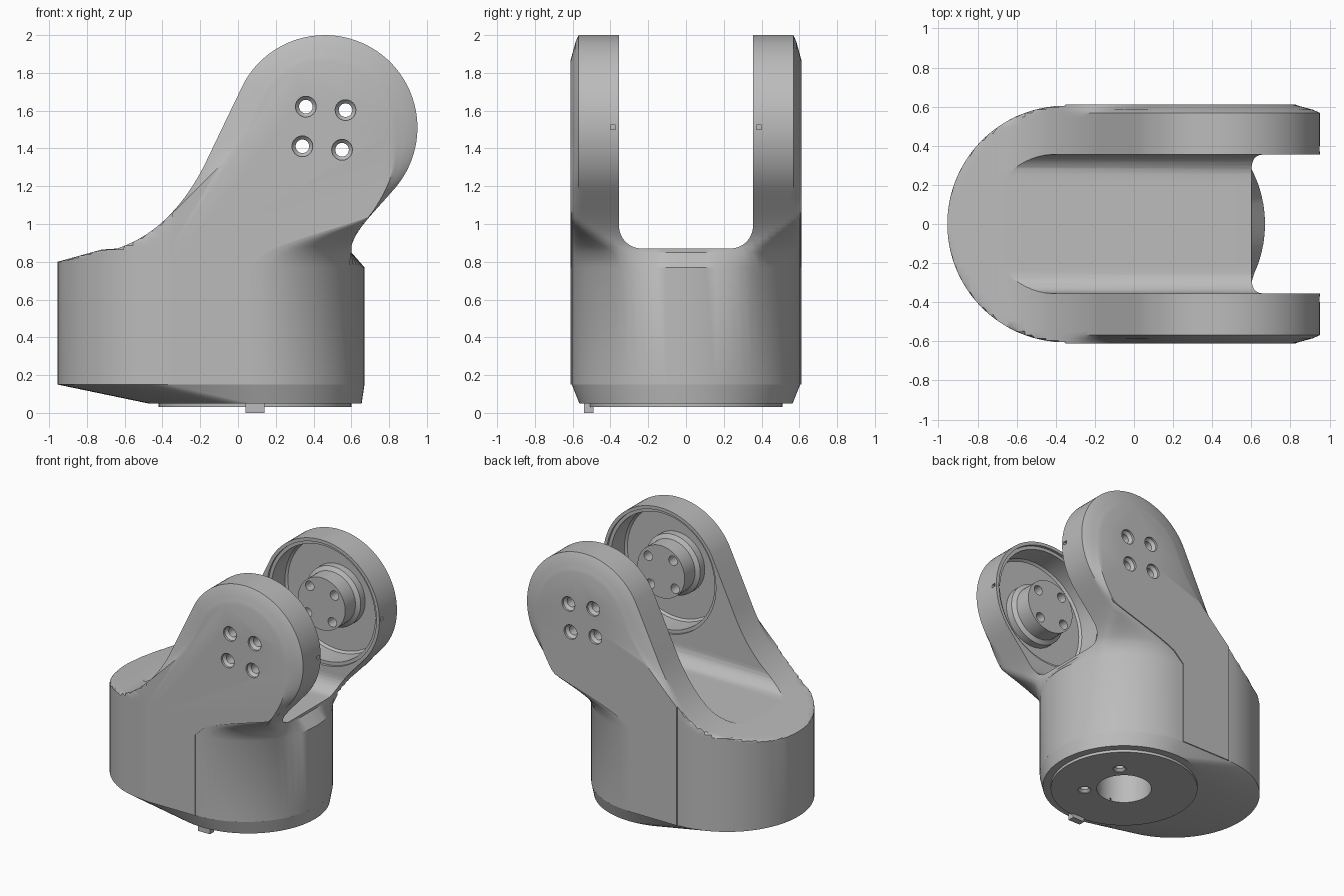
import bpy, bmesh, math
from mathutils import Vector, Matrix
from mathutils.geometry import interpolate_bezier

cube = bpy.data.objects.get("Cube")
if cube:
    bpy.data.objects.remove(cube, do_unlink=True)

grey = bpy.data.materials.new("light grey")
grey.use_nodes = True
COL = (0.5, 0.5, 0.5, 1)
grey.diffuse_color = COL
grey.node_tree.nodes["Principled BSDF"].inputs["Base Color"].default_value = COL

HUB = Vector((0.46, 1.51))     # fork hub centre in x, z
HUB_R = 0.49
LEFT_X, RIGHT_X, BASE_R = -0.35, 0.065, 0.605
FOOT_X = 0.09


def finish(name, bm):
    """Clean a bmesh and turn it into an object."""
    bmesh.ops.remove_doubles(bm, verts=bm.verts, dist=1e-4)
    bmesh.ops.dissolve_degenerate(bm, edges=bm.edges, dist=1e-5)
    bmesh.ops.recalc_face_normals(bm, faces=bm.faces)
    me = bpy.data.meshes.new(name)
    bm.to_mesh(me)
    bm.free()
    me.materials.append(grey)
    ob = bpy.data.objects.new(name, me)
    bpy.context.collection.objects.link(ob)
    return ob


def skin(name, rows):
    """Join closed rings of points into a capped solid."""
    bm = bmesh.new()
    rings = [[bm.verts.new(p) for p in row] for row in rows]
    n = len(rings[0])
    for a, b in zip(rings, rings[1:]):
        for i in range(n):
            j = (i + 1) % n
            bm.faces.new((a[i], a[j], b[j], b[i]))
    bm.faces.new(rings[0])
    bm.faces.new(rings[-1])
    return finish(name, bm)


def lathe(name, profile, origin, axis="Z", closed=False, steps=64):
    """Revolve (radius, height) points round an axis through origin."""
    bm = bmesh.new()
    verts = [bm.verts.new((r, 0, h)) for r, h in profile]
    edges = [bm.edges.new(e) for e in zip(verts, verts[1:])]
    if closed:
        edges.append(bm.edges.new((verts[-1], verts[0])))
    bmesh.ops.spin(bm, geom=verts + edges, cent=(0, 0, 0), axis=(0, 0, 1),
                   angle=math.tau, steps=steps, use_duplicate=False)
    if axis == "Y":
        bm.transform(Matrix.Rotation(-math.pi / 2, 4, "X"))
    bm.transform(Matrix.Translation(origin))
    return finish(name, bm)


def box(name, lo, hi):
    bm = bmesh.new()
    bmesh.ops.create_cube(bm, size=1)
    lo, hi = Vector(lo), Vector(hi)
    for v in bm.verts:
        v.co = [(a + b) / 2 + c * (b - a) for a, b, c in zip(lo, hi, v.co)]
    return finish(name, bm)


def cut(ob, cutters):
    for c in cutters:
        m = ob.modifiers.new("cut " + c.name, "BOOLEAN")
        m.operation, m.solver, m.object = "DIFFERENCE", "EXACT", c
        c.hide_render = True
        c.hide_set(True)


def smooth(t):
    t = min(max(t, 0), 1)
    return t * t * (3 - 2 * t)


def bezier(a, b, c, d, n):
    pts = interpolate_bezier(*[Vector((x, z, 0)) for x, z in (a, b, c, d)], n)
    return [p.to_2d() for p in pts]


# Side profile: rim, swept neck, round hub, back of neck, base
prof = [Vector((-0.955, 0.8)).lerp(Vector((-0.72, 0.865)), i / 10) for i in range(11)]
prof += bezier((-0.64, 0.87), (-0.4, 0.95), (-0.25, 1.15), (-0.15, 1.37), 18)
prof += [Vector((-0.09, 1.495)), Vector((-0.025, 1.63))]
for i in range(49):
    a = math.radians(150 - 190 * i / 48)
    prof.append(HUB + HUB_R * Vector((math.cos(a), math.sin(a))))
prof += bezier((0.835, 1.195), (0.72, 1.06), (0.62, 0.97), (0.6, 0.88), 14)[1:]
prof += [Vector(p) for p in ((0.6, 0.85), (0.67, 0.77), (0.67, 0.15), (-0.955, 0.15))]


def body_row(y):
    """Profile at depth y, limited to the rounded plan of the base."""
    half = math.sqrt(max(BASE_R ** 2 - y * y, 0))
    edge = min(max((abs(y) - 0.575) / 0.037, 0), 1)
    row = []
    for p in prof:
        k = 0.28 * edge * smooth((p.y - 1.0) / 0.5)
        q = p.lerp(HUB, k)
        t = smooth((p.y - 0.77) / 0.43)
        limit = (RIGHT_X + half) * (1 - t) + t
        row.append((min(max(q.x, LEFT_X - half), limit), y, q.y))
    return row


ys = [BASE_R * math.sin(math.radians(a)) for a in range(-90, 91, 5)]
body = skin("fork_body", [body_row(y) for y in [-0.612] + ys + [0.612]])

# Channel between the arms, with rounded lower corners
half_w, floor, rad = 0.355, 0.87, 0.12
u = [(half_w, 2.3)]
for i in range(9):
    a = math.radians(-90 * i / 8)
    u.append((half_w - rad + rad * math.cos(a), floor + rad + rad * math.sin(a)))
u += [(-y, z) for y, z in reversed(u)]
cutters = [skin("channel_cutter", [[(x, y, z) for y, z in u] for x in (-1.3, 1.3)])]

# Round pockets that leave a central boss, and a small notch in each rim
pocket = [(0.2, 0.3), (0.2, 0.48), (0.23, 0.5), (0.23, 0.555), (0.425, 0.555),
          (0.44, 0.54), (0.44, 0.375), (0.465, 0.375), (0.465, 0.3)]
for side, s in (("left", 1), ("right", -1)):
    pts = [(r, h * s) for r, h in pocket]
    cutters.append(lathe(side + "_pocket_cutter", pts, (HUB.x, 0, HUB.y), "Y", True))
    y0, y1 = sorted((0.372 * s, 0.4 * s))
    cutters.append(box(side + "_notch_cutter", (0.88, y0, 1.5), (1.0, y1, 1.525)))

# Four countersunk bolt holes through both arms
bolt = [(0, -0.8), (0.055, -0.8), (0.055, -0.595), (0.036, -0.575)]
bolt += [(r, -h) for r, h in reversed(bolt)]
for i in range(4):
    a = math.radians(40 + 90 * i)
    at = (0.455 + 0.149 * math.cos(a), 0, 1.507 + 0.149 * math.sin(a))
    cutters.append(lathe("bolt_hole_cutter", bolt, at, "Y", steps=24))

# Sloped foot that narrows from the base to a round flange
def foot_ring(z, k, n=96):
    ring = []
    for i in range(n):
        a = math.tau * (i + 0.5) / n
        c, s = math.cos(a), math.sin(a)
        wide = Vector(((RIGHT_X if c > 0 else LEFT_X) + BASE_R * c, BASE_R * s, z))
        ring.append(wide.lerp(Vector((FOOT_X + 0.565 * c, 0.565 * s, z)), k))
    return ring


foot = skin("foot", [foot_ring(0.15, 0), foot_ring(0.05, 1)])

# Bottom plate and locating key
plate = lathe("bottom_plate", [(0, 0.03), (0.51, 0.03), (0.51, 0.06), (0, 0.06)], (FOOT_X, 0, 0))
key = box("locating_key", (0.04, -0.54, 0), (0.14, -0.49, 0.07))

# Central bore and two screw holes from below
bore = lathe("bore_cutter", [(0, -0.1), (0.19, -0.1), (0.19, 0.4), (0, 0.4)], (FOOT_X, 0, 0))
screws = [lathe("screw_cutter", [(0, -0.1), (0.045, -0.1), (0.045, 0.035), (0.03, 0.05),
                                 (0.03, 0.12), (0, 0.12)], (FOOT_X + 0.2, y, 0), steps=24)
          for y in (-0.19, 0.19)]

cut(body, cutters + [bore])
cut(foot, [bore] + screws)
cut(plate, [bore] + screws)

for ob in (body, foot, plate, key):
    bpy.ops.object.select_all(action="DESELECT")
    ob.select_set(True)
    bpy.context.view_layer.objects.active = ob
    for m in list(ob.modifiers):
        bpy.ops.object.modifier_apply(modifier=m.name)
    bpy.ops.object.shade_smooth_by_angle(angle=math.radians(30))
